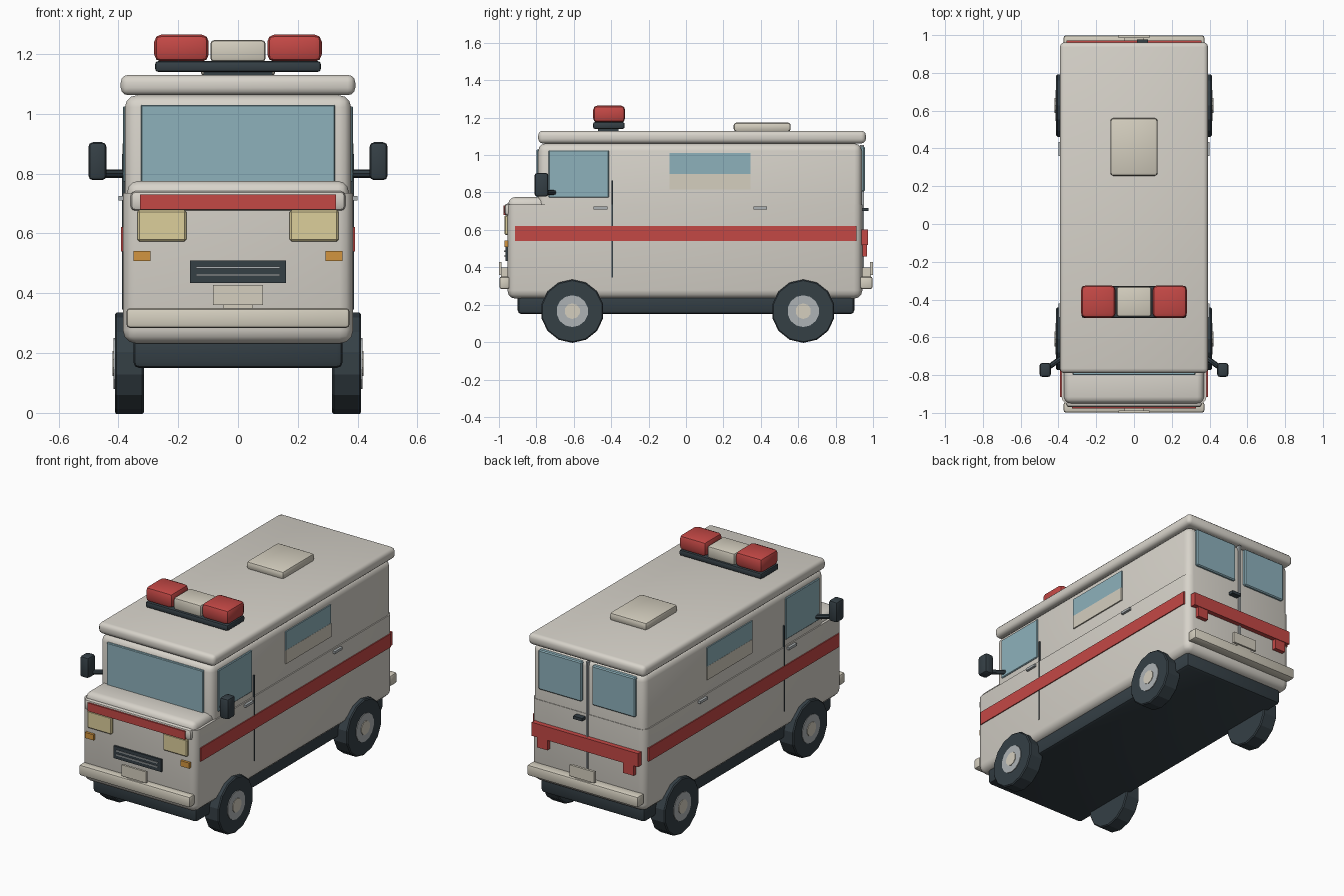
import bpy, bmesh, math
from mathutils import Vector, Matrix

if "Cube" in bpy.data.objects:
    bpy.data.objects.remove(bpy.data.objects["Cube"])


def make_mat(name, r, g, b):
    m = bpy.data.materials.new(name)
    m.diffuse_color = (r, g, b, 1)
    m.use_nodes = True
    m.node_tree.nodes["Principled BSDF"].inputs["Base Color"].default_value = m.diffuse_color
    return m


CREAM = make_mat("cream_paint", 0.68, 0.65, 0.59)
TRIM = make_mat("cream_trim", 0.66, 0.62, 0.52)
RED = make_mat("red_paint", 0.55, 0.065, 0.06)
GLASS = make_mat("glass", 0.27, 0.44, 0.50)
DARK = make_mat("dark_rubber", 0.035, 0.05, 0.06)
LAMP = make_mat("lamp_yellow", 0.72, 0.62, 0.33)
AMBER = make_mat("amber", 0.65, 0.30, 0.05)
METAL = make_mat("metal", 0.42, 0.45, 0.46)


def finish(bm, name, mat, smooth=True):
    bmesh.ops.recalc_face_normals(bm, faces=bm.faces)
    me = bpy.data.meshes.new(name)
    bm.to_mesh(me)
    bm.free()
    if smooth:
        me.shade_smooth()
        me.set_sharp_from_angle(angle=math.radians(35))
    me.materials.append(mat)
    ob = bpy.data.objects.new(name, me)
    bpy.context.collection.objects.link(ob)
    return ob


def box(name, x, y, z, mat, bevel=0.0, seg=2, keep=None):
    """Box from (min, max) ranges; keep picks the edges that get bevelled."""
    bm = bmesh.new()
    bmesh.ops.create_cube(bm, size=1)
    for v in bm.verts:
        for i, r in enumerate((x, y, z)):
            v.co[i] = (r[0] + r[1]) / 2 + v.co[i] * (r[1] - r[0])
    if bevel:
        edges = [e for e in bm.edges if keep is None or keep(e)]
        bmesh.ops.bevel(bm, geom=edges, offset=bevel, segments=seg,
                        profile=0.5, affect='EDGES')
    return finish(bm, name, mat)


def pair(name, x, *args, **kw):
    """The same box on the right (+x) and left (-x)."""
    box("right_" + name, x, *args, **kw)
    box("left_" + name, (-x[1], -x[0]), *args, **kw)


def disc(name, x0, x1, y, z, r, sides, mat, bevel=0.0):
    """Cylinder along x with a flat side at the bottom."""
    bm = bmesh.new()
    bmesh.ops.create_cone(bm, cap_ends=True, segments=sides, radius1=r,
                          radius2=r, depth=abs(x1 - x0))
    if bevel:
        rims = [e for e in bm.edges if abs(e.verts[0].co.z - e.verts[1].co.z) < 1e-5]
        bmesh.ops.bevel(bm, geom=rims, offset=bevel, segments=1, affect='EDGES')
    m = (Matrix.Translation(((x0 + x1) / 2, y, z))
         @ Matrix.Rotation(math.pi / 2, 4, 'Y')
         @ Matrix.Rotation(math.pi / sides, 4, 'Z'))
    bmesh.ops.transform(bm, matrix=m, verts=bm.verts)
    return finish(bm, name, mat, smooth=False)


def rod(name, a, b, r, mat):
    a, b = Vector(a), Vector(b)
    bm = bmesh.new()
    bmesh.ops.create_cone(bm, cap_ends=True, segments=8, radius1=r, radius2=r,
                          depth=(b - a).length)
    m = Matrix.Translation((a + b) / 2) @ (b - a).to_track_quat('Z', 'Y').to_matrix().to_4x4()
    bmesh.ops.transform(bm, matrix=m, verts=bm.verts)
    return finish(bm, name, mat)


BELT = 0.735


def off_belt(e):
    return not all(abs(v.co.z - BELT) < 1e-4 for v in e.verts)


# Chassis, body halves, hood and roof
box("chassis", (-0.35, 0.35), (-0.90, 0.90), (0.15, 0.27), DARK, 0.02)
box("lower_body", (-0.385, 0.385), (-0.955, 0.943), (0.232, BELT), CREAM, 0.045, 3, off_belt)
box("upper_body", (-0.378, 0.378), (-0.79, 0.94), (BELT, 1.062), CREAM, 0.04, 3, off_belt)
box("hood", (-0.37, 0.37), (-0.95, -0.74), (0.60, 0.775), CREAM, 0.035, 3)
box("hood_lip", (-0.36, 0.36), (-0.97, -0.90), (0.675, 0.742), CREAM, 0.018)
box("roof", (-0.392, 0.392), (-0.79, 0.962), (1.062, 1.13), CREAM, 0.025, 3)
box("roof_hatch", (-0.125, 0.125), (0.255, 0.56), (1.125, 1.174), TRIM, 0.015)

# Light bar
box("light_bar_foot", (-0.115, 0.115), (-0.47, -0.36), (1.12, 1.15), DARK)
box("light_bar_base", (-0.277, 0.277), (-0.497, -0.328), (1.14, 1.176), DARK, 0.01)
pair("beacon", (0.098, 0.28), (-0.497, -0.325), (1.174, 1.265), RED, 0.024)
box("beacon_centre", (-0.092, 0.092), (-0.49, -0.332), (1.174, 1.246), TRIM, 0.012)

# Front details
box("windscreen", (-0.325, 0.325), (-0.80, -0.77), (0.77, 1.03), GLASS, 0.004, 1)
box("front_stripe", (-0.327, 0.327), (-0.977, -0.95), (0.68, 0.73), RED)
pair("headlight", (0.173, 0.336), (-0.97, -0.94), (0.573, 0.678), LAMP, 0.006, 1)
pair("indicator", (0.292, 0.35), (-0.97, -0.94), (0.508, 0.542), AMBER)
box("grille", (-0.16, 0.16), (-0.966, -0.94), (0.435, 0.51), DARK)
for z in (0.461, 0.486):
    box("grille_slat", (-0.14, 0.14), (-0.972, -0.96), (z - 0.003, z + 0.003), METAL)
box("front_bumper", (-0.373, 0.373), (-0.998, -0.943), (0.284, 0.35), TRIM, 0.012)
box("front_plate", (-0.083, 0.083), (-1.0, -0.987), (0.36, 0.428), TRIM)
box("front_plate_mount", (-0.05, 0.05), (-0.99, -0.95), (0.34, 0.40), TRIM)

# Rear details
box("rear_bumper", (-0.373, 0.373), (0.93, 0.998), (0.284, 0.35), TRIM, 0.012)
box("rear_plate", (-0.083, 0.083), (0.985, 1.0), (0.36, 0.428), TRIM)
box("rear_plate_mount", (-0.05, 0.05), (0.93, 0.99), (0.34, 0.40), TRIM)
box("rear_stripe", (-0.357, 0.357), (0.93, 0.972), (0.52, 0.602), RED)
pair("tail_light", (0.255, 0.325), (0.93, 0.968), (0.457, 0.53), RED)
pair("rear_window", (0.035, 0.325), (0.92, 0.956), (0.805, 1.045), GLASS, 0.006, 1)
box("rear_door_seam", (-0.006, 0.006), (0.93, 0.953), (0.35, 1.055), METAL)
box("rear_door_handle", (0.015, 0.075), (0.93, 0.977), (0.7, 0.718), DARK)

# Side details
pair("side_stripe", (0.37, 0.391), (-0.915, 0.912), (0.54, 0.622), RED)
pair("door_window", (0.36, 0.385), (-0.735, -0.412), (0.772, 1.025), GLASS, 0.004, 1)
pair("side_window", (0.36, 0.385), (-0.088, 0.345), (0.895, 1.012), GLASS)
pair("side_window_panel", (0.36, 0.386), (-0.088, 0.345), (0.817, 0.9), TRIM)
pair("door_seam", (0.365, 0.388), (-0.398, -0.39), (0.345, 0.865), DARK)
for y in (-0.457, 0.397):
    pair("door_handle", (0.37, 0.4), (y - 0.037, y + 0.037), (0.71, 0.725), METAL)

# Mirrors and wheels
pair("mirror", (0.44, 0.5), (-0.81, -0.735), (0.778, 0.905), DARK, 0.015)
for s, side in ((1, "right"), (-1, "left")):
    rod(side + "_mirror_arm", (s * 0.37, -0.70, 0.80), (s * 0.455, -0.76, 0.80), 0.014, DARK)
    for y, end in ((-0.608, "front"), (0.627, "rear")):
        n = f"{end}_{side}_"
        disc(n + "tyre", s * 0.315, s * 0.412, y, 0.1655, 0.1695, 14, DARK, 0.006)
        disc(n + "rim", s * 0.39, s * 0.416, y, 0.1655, 0.085, 14, METAL)
        disc(n + "hub", s * 0.40, s * 0.42, y, 0.1655, 0.042, 10, TRIM)
